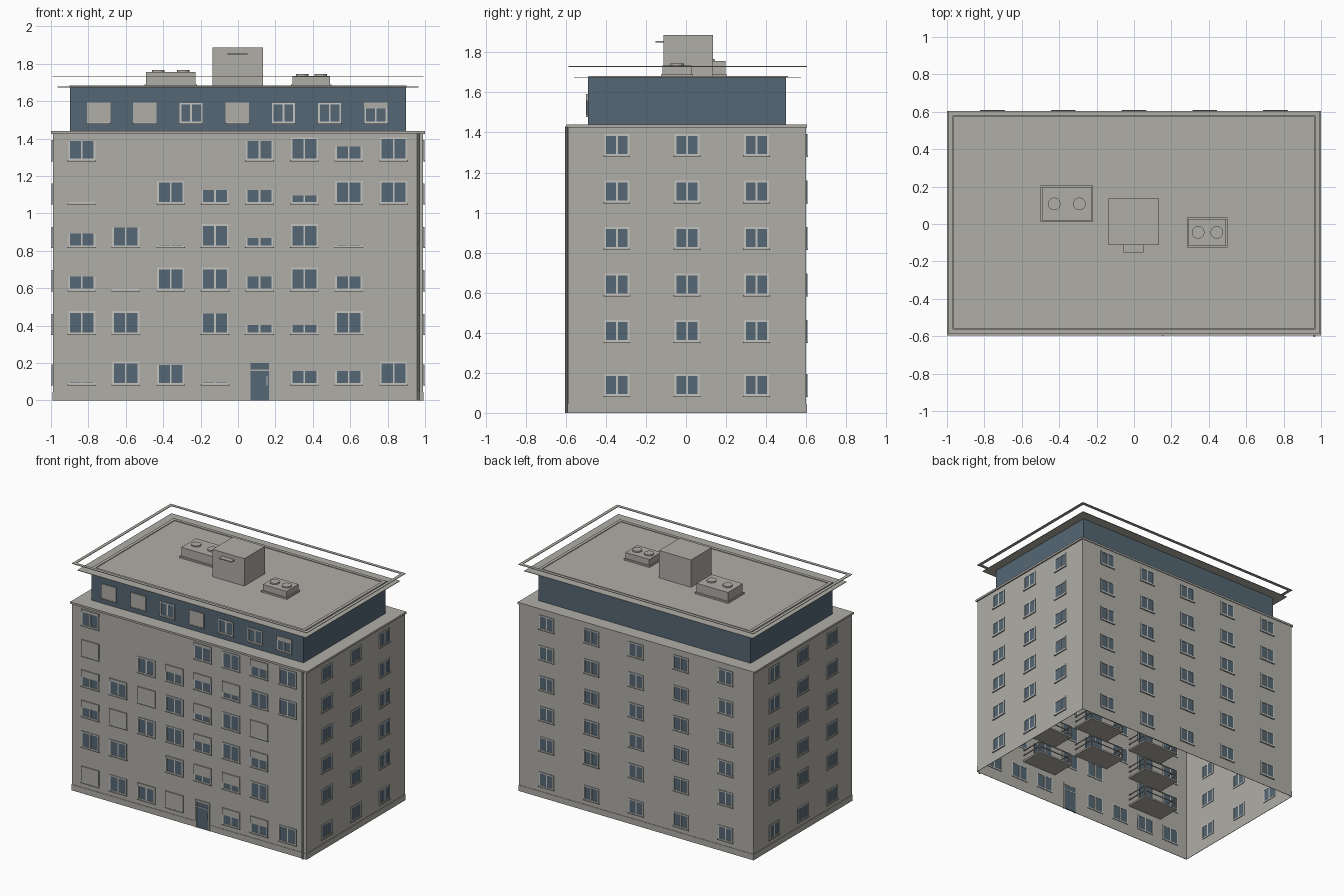
import bpy, bmesh, math
from mathutils import Matrix, Vector

if "Cube" in bpy.data.objects:
    bpy.data.objects.remove(bpy.data.objects["Cube"])


def material(name, rgb):
    m = bpy.data.materials.new(name)
    m.diffuse_color = (*rgb, 1)
    m.use_nodes = True
    m.node_tree.nodes["Principled BSDF"].inputs["Base Color"].default_value = m.diffuse_color
    return m


WALL = material("warm grey render", (0.43, 0.42, 0.385))
BLUE = material("slate blue", (0.09, 0.135, 0.172))
FRAME = material("pale grey frame", (0.55, 0.55, 0.53))


class Part:
    """Collects boxes and cylinders into one named object."""

    def __init__(self, name, mat):
        self.name, self.mat, self.bm = name, mat, bmesh.new()

    def box(self, x0, x1, y0, y1, z0, z1):
        mid = Vector((x0 + x1, y0 + y1, z0 + z1)) / 2
        size = Matrix.Diagonal((abs(x1 - x0), abs(y1 - y0), abs(z1 - z0), 1))
        bmesh.ops.create_cube(self.bm, size=1, matrix=Matrix.Translation(mid) @ size)

    def tube(self, x, y, z0, z1, r, n=20):
        bmesh.ops.create_cone(self.bm, cap_ends=True, segments=n, radius1=r, radius2=r,
                              depth=z1 - z0, matrix=Matrix.Translation((x, y, (z0 + z1) / 2)))

    def ring(self, x, y0, y1, w, z0, z1):
        self.box(-x, x, y0, y0 + w, z0, z1)
        self.box(-x, x, y1 - w, y1, z0, z1)
        for s in (-1, 1):
            self.box(s * x, s * (x - w), y0 + w, y1 - w, z0, z1)

    def done(self):
        me = bpy.data.meshes.new(self.name)
        self.bm.to_mesh(me)
        self.bm.free()
        me.materials.append(self.mat)
        ob = bpy.data.objects.new(self.name, me)
        bpy.context.collection.objects.link(ob)
        return ob


HX, Y0, Y1, TOP = 0.99, -0.588, 0.6, 1.43
ROWS = [0.085, 0.355, 0.588, 0.82, 1.052, 1.284]

# main block, open underneath
body = Part("main_walls", WALL)
body.box(-HX, HX, Y0, Y1, 0, TOP)
bmesh.ops.delete(body.bm, geom=[f for f in body.bm.faces if f.normal.z < -0.5], context='FACES')
body.done()

plinth = Part("plinth", WALL)
plinth.ring(HX + 0.003, Y0 - 0.003, Y1 + 0.003, 0.003, 0, 0.045)
plinth.done()

cornice = Part("cornice", WALL)
cornice.box(-1, 1, -0.597, 0.605, 1.425, 1.44)
cornice.done()

# set-back top storey
attic = Part("top_storey", BLUE)
attic.box(-0.897, 0.897, -0.49, 0.5, 1.44, 1.676)
attic.done()

glass = Part("window_glass", BLUE)
frames = Part("window_frames", FRAME)
sills = Part("window_sills", WALL)
blinds = Part("roller_blinds", WALL)


def window(side, u, z, w, h, opening=1.0, plane=None, sill=True):
    """Two-pane window straddling a wall; side is front, back, left or right."""
    sign = 1 if side in ("back", "right") else -1
    base = plane if plane is not None else {"front": Y0, "back": Y1, "left": -HX, "right": HX}[side]

    def add(part, u0, u1, d_in, d_out, z0, z1):
        a, b = base - sign * d_in, base + sign * d_out
        if side in ("front", "back"):
            part.box(u0, u1, a, b, z0, z1)
        else:
            part.box(a, b, u0, u1, z0, z1)

    l, r, t = u - w / 2, u + w / 2, 0.009
    add(glass, l, r, 0.003, 0.003, z, z + h)
    add(frames, l, l + t, 0.005, 0.006, z, z + h)
    add(frames, r - t, r, 0.005, 0.006, z, z + h)
    add(frames, l + t, r - t, 0.005, 0.006, z, z + t)
    add(frames, l + t, r - t, 0.005, 0.006, z + h - t, z + h)
    add(frames, u - t / 2, u + t / 2, 0.005, 0.005, z + t, z + h - t)
    if sill:
        add(sills, l - 0.004, r + 0.004, 0, 0.009, z - 0.006, z)
    if opening < 1:
        add(blinds, l - 0.002, r + 0.002, 0, 0.008, z + h * opening, z + h + 0.002)


# front windows: opening of each blind, per row from the ground up (None = blank wall)
COLS = [-0.835, -0.6, -0.36, -0.123, 0.115, 0.355, 0.592, 0.832]
N = None
FRONT = [
    [.08, 1, .85, .08, N, .6, .6, 1],
    [1, 1, N, .9, .4, .4, 1, N],
    [.6, .08, 1, 1, .6, 1, .6, N],
    [.6, .85, .08, 1, .4, 1, .08, N],
    [.08, N, 1, .6, .6, .35, 1, 1],
    [.85, N, N, N, .85, 1, .6, 1],
]
for z, row in zip(ROWS, FRONT):
    for x, opening in zip(COLS, row):
        if opening is not None:
            window("front", x, z, 0.145, 0.122, opening)

# back and end windows
for z in ROWS:
    for i in range(-2, 3):
        window("back", i * 0.378, z, 0.125, 0.108)
    for y in (-0.345, 0.005, 0.352):
        window("left", y, z, 0.125, 0.108)
        window("right", y, z, 0.125, 0.108)

# top storey windows
for i, opening in enumerate([.03, .03, 1, .03, 1, 1, .72]):
    window("front", -0.745 + i * 0.247, 1.483, 0.122, 0.107, opening, plane=-0.49)

for p in (glass, frames, sills, blinds):
    p.done()

# entrance door
door = Part("entrance_door", BLUE)
door.box(0.062, 0.172, Y0 - 0.004, Y0 + 0.004, 0.0, 0.205)
door.done()
surround = Part("door_surround", WALL)
for x in (0.056, 0.166):
    surround.box(x, x + 0.01, Y0 - 0.008, Y0 + 0.005, 0, 0.213)
surround.box(0.066, 0.166, Y0 - 0.008, Y0 + 0.005, 0.2, 0.213)
surround.box(0.066, 0.166, Y0 - 0.007, Y0 + 0.005, 0.158, 0.165)
surround.done()
handle = Part("door_handle", FRAME)
handle.box(0.153, 0.158, Y0 - 0.01, Y0 - 0.004, 0.08, 0.13)
handle.done()

# recessed balconies behind the front wall
slabs = Part("balcony_slabs", WALL)
rails = Part("balcony_rails", WALL)
panes = Part("balcony_doors", BLUE)
for x, first in ((0.41, 0), (-0.08, 1), (-0.59, 0)):
    for k in range(first, 5):
        z = 0.24 + 0.232 * k
        slabs.box(x - 0.15, x + 0.15, Y0 + 0.006, Y0 + 0.19, z, z + 0.012)
        panes.box(x - 0.05, x + 0.05, Y0 + 0.006, Y0 + 0.01, z + 0.015, z + 0.19)
        for h in (0.05, 0.09):
            rails.box(x - 0.15, x + 0.15, Y0 + 0.184, Y0 + 0.19, z + h, z + h + 0.006)
            for s in (-1, 1):
                rails.box(x + s * 0.15, x + s * 0.144, Y0 + 0.006, Y0 + 0.184, z + h, z + h + 0.006)
        for s in (-1, 1):
            rails.box(x + s * 0.15, x + s * 0.144, Y0 + 0.184, Y0 + 0.19, z + 0.012, z + 0.09)
for p in (slabs, rails, panes):
    p.done()

# downpipe at the front right corner
pipe = Part("downpipe", WALL)
pipe.tube(0.964, Y0 - 0.009, 0, 1.43, 0.007, 10)
pipe.done()

# overhanging roof, parapet and the thin frame above it
roof = Part("roof_slab", WALL)
roof.box(-0.965, 0.965, -0.56, 0.575, 1.674, 1.678)
roof.done()
parapet = Part("roof_edge_strip", WALL)
parapet.ring(0.9, -0.487, 0.51, 0.024, 1.678, 1.683)
parapet.done()
guard = Part("roof_frame", WALL)
guard.ring(0.993, -0.587, 0.605, 0.024, 1.728, 1.732)
guard.done()

# stair head with canopy
head = Part("stair_head", WALL)
head.box(-0.137, 0.133, -0.113, 0.135, 1.678, 1.887)
head.done()
canopy = Part("stair_head_canopy", WALL)
canopy.box(-0.055, 0.05, -0.152, -0.113, 1.85, 1.857)
canopy.done()

# ventilation boxes with round caps
vents = Part("vent_boxes", WALL)
caps = Part("vent_caps", WALL)
for x0, x1, y0, y1, top, xs in ((-0.5, -0.22, 0.01, 0.205, 1.757, (-0.427, -0.292)),
                                (0.284, 0.5, -0.125, 0.035, 1.735, (0.343, 0.443))):
    vents.box(x0, x1, y0, y1, 1.678, 1.69)
    vents.box(x0 + 0.008, x1 - 0.008, y0 + 0.008, y1 - 0.008, 1.69, top)
    for x in xs:
        caps.tube(x, (y0 + y1) / 2, top, top + 0.01, 0.034)
vents.done()
caps.done()
